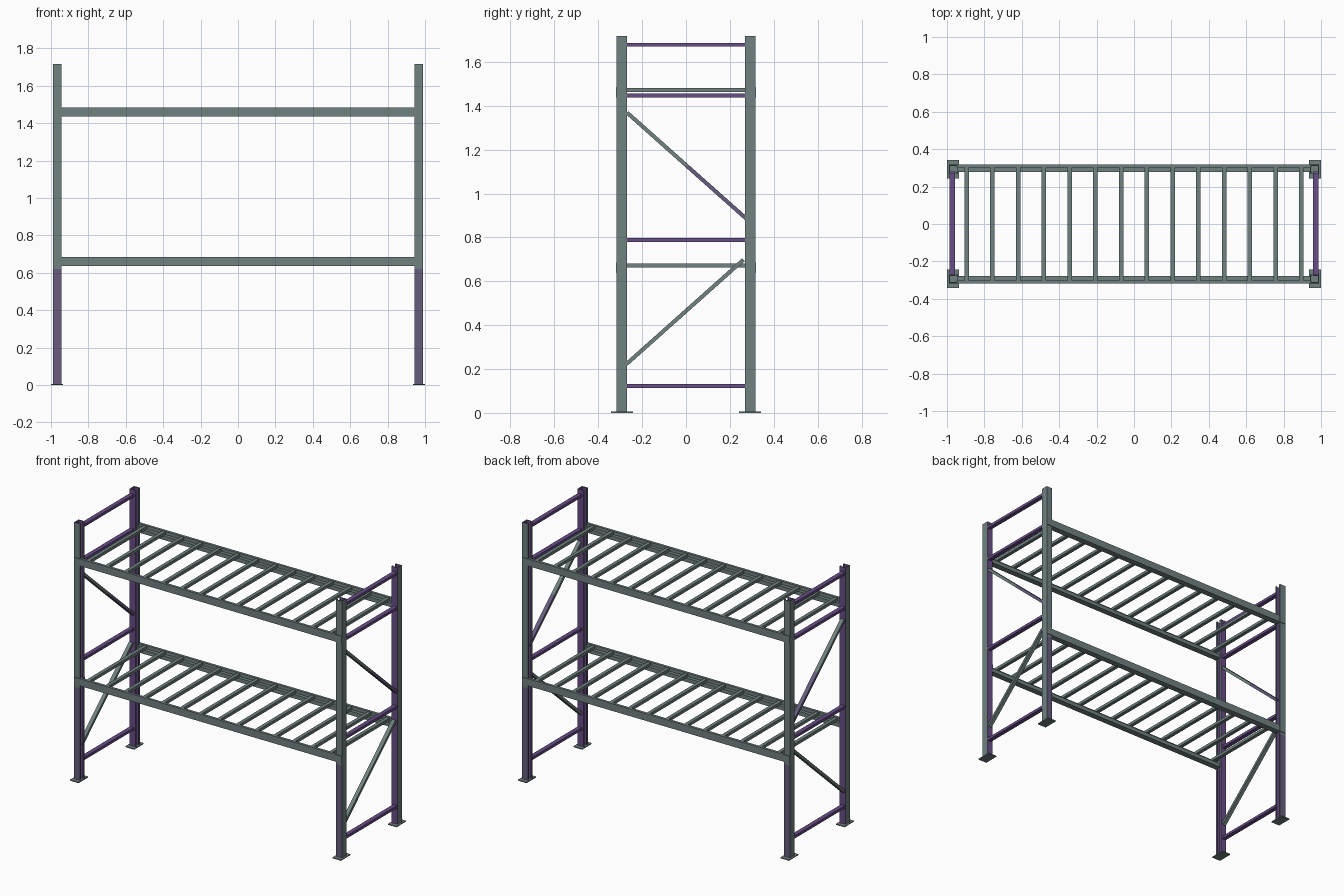
import bpy, bmesh, math
from mathutils import Vector, Matrix

if "Cube" in bpy.data.objects:
    bpy.data.objects.remove(bpy.data.objects["Cube"])


def material(name, rgb):
    m = bpy.data.materials.new(name)
    m.diffuse_color = (*rgb, 1)
    m.use_nodes = True
    m.node_tree.nodes["Principled BSDF"].inputs["Base Color"].default_value = m.diffuse_color
    return m


steel = material("grey_green_steel", (0.165, 0.22, 0.22))
purple = material("purple_steel", (0.14, 0.075, 0.24))
violet = material("slate_violet_steel", (0.135, 0.11, 0.21))
MATS = [steel, purple, violet]


def finish(name, bm, rule=None):
    bmesh.ops.recalc_face_normals(bm, faces=bm.faces)
    bm.normal_update()
    if rule:
        for f in bm.faces:
            f.material_index = rule(f.calc_center_median(), f.normal)
    me = bpy.data.meshes.new(name)
    bm.to_mesh(me)
    bm.free()
    for m in MATS:
        me.materials.append(m)
    ob = bpy.data.objects.new(name, me)
    bpy.context.collection.objects.link(ob)
    return ob


def box(name, lo, hi, rule=None):
    lo, hi = Vector(lo), Vector(hi)
    bm = bmesh.new()
    bmesh.ops.create_cube(bm, size=1)
    bmesh.ops.scale(bm, vec=[abs(v) for v in hi - lo], verts=bm.verts)
    bmesh.ops.translate(bm, vec=(lo + hi) / 2, verts=bm.verts)
    return finish(name, bm, rule)


def extrude(name, pts, vec, rule=None, cuts=()):
    bm = bmesh.new()
    face = bm.faces.new([bm.verts.new(p) for p in pts])
    ext = bmesh.ops.extrude_face_region(bm, geom=[face], use_keep_orig=True)
    bmesh.ops.translate(bm, vec=vec, verts=[g for g in ext["geom"] if isinstance(g, bmesh.types.BMVert)])
    for z in cuts:
        bmesh.ops.bisect_plane(bm, geom=bm.verts[:] + bm.edges[:] + bm.faces[:],
                               plane_co=(0, 0, z), plane_no=(0, 0, 1))
    return finish(name, bm, rule)


X0, X1 = 0.945, 0.988      # upright inner and outer x
Y0, Y1 = 0.269, 0.316      # upright inner and outer y
TOP = 1.717
SHELVES = [(0.637, 0.685), (1.437, 1.485)]
WALL, LIP = 0.005, 0.013

# Uprights: channels open towards the middle, with foot plates and beam hooks
for sx, side in ((-1, "left"), (1, "right")):
    for sy, end in ((-1, "front"), (1, "back")):
        def upright_rule(c, n, sx=sx, sy=sy):
            if abs(n.z) > 0.5:
                return 0
            if n.y * sy > 0.5 and abs(c.y) > Y1 - 0.002:
                return 2 if c.z < 0.62 else 0      # outer front or back face
            if n.x * sx > 0.5 and abs(c.x) > X1 - 0.002:
                return 0                           # outer side face
            if n.x * sx < -0.5 and abs(c.x) < X0 + 0.002:
                return 2 if c.z < 0.62 else 0      # lips
            return 1                               # inside of the channel
        prof = [(X0, Y0), (X1, Y0), (X1, Y1), (X0, Y1), (X0, Y1 - LIP),
                (X0 + WALL, Y1 - LIP), (X0 + WALL, Y1 - WALL), (X1 - WALL, Y1 - WALL),
                (X1 - WALL, Y0 + WALL), (X0 + WALL, Y0 + WALL), (X0 + WALL, Y0 + LIP), (X0, Y0 + LIP)]
        extrude(f"upright_{side}_{end}", [(sx * x, sy * y, 0.004) for x, y in prof],
                (0, 0, TOP - 0.004), upright_rule, cuts=(0.62,))
        box(f"foot_plate_{side}_{end}", (sx * 0.936, sy * 0.242, 0), (sx * 1.0, sy * 0.343, 0.006))
        for i, (z0, z1) in enumerate(SHELVES):
            box(f"beam_hook_{side}_{end}_{i}", (sx * X0, sy * Y1, z0), (sx * X1, sy * 0.32, z1))
            box(f"beam_end_plate_{side}_{end}_{i}", (sx * (X0 - 0.005), sy * 0.272, z0),
                (sx * X0, sy * 0.32, z1))

# Shelves: stepped beams with rungs resting on the inner ledge
for i, (z0, z1) in enumerate(SHELVES):
    for sy, end in ((-1, "front"), (1, "back")):
        ledge = z1 - 0.022
        prof = [(0.278, z0), (0.318, z0), (0.318, z1), (0.301, z1), (0.301, ledge), (0.278, ledge)]
        extrude(f"shelf_beam_{end}_{i}", [(-X0, sy * y, z) for y, z in prof], (2 * X0, 0, 0))
    for k in range(14):
        x = -0.895 + k * 1.79 / 13
        box(f"shelf_rung_{i}_{k}", (x - 0.012, -0.301, z1 - 0.022), (x + 0.012, 0.301, z1 - 0.003))


# End frames: level braces and diagonal braces
def diagonal(name, x, a, b, rule):
    a, b = Vector((x, *a)), Vector((x, *b))
    d = b - a
    bm = bmesh.new()
    bmesh.ops.create_cube(bm, size=1)
    bmesh.ops.scale(bm, vec=(0.026, d.length, 0.018), verts=bm.verts)
    mid = (a + b) / 2
    bmesh.ops.rotate(bm, cent=(0, 0, 0), matrix=Matrix.Rotation(math.atan2(d.z, d.y), 3, 'X'), verts=bm.verts)
    bmesh.ops.translate(bm, vec=mid, verts=bm.verts)
    bmesh.ops.bisect_plane(bm, geom=bm.verts[:] + bm.edges[:] + bm.faces[:],
                           plane_co=(0, 0, mid.z), plane_no=(0, 0, 1))
    return finish(name, bm, rule)


for sx, side in ((-1, "left"), (1, "right")):
    for i, z in enumerate((0.123, 0.788, 1.447, 1.678)):
        box(f"level_brace_{side}_{i}", (sx * 0.957, -Y0 - 0.004, z - 0.009),
            (sx * 0.986, Y0 + 0.004, z + 0.009), lambda c, n: 1)
    diagonal(f"lower_diagonal_{side}", sx * 0.97, (-0.272, 0.222), (0.262, 0.698),
             lambda c, n: 0)
    diagonal(f"upper_diagonal_{side}", sx * 0.97, (-0.268, 1.368), (0.275, 0.885),
             lambda c, n: 2 if c.z < 1.12 else 0)
